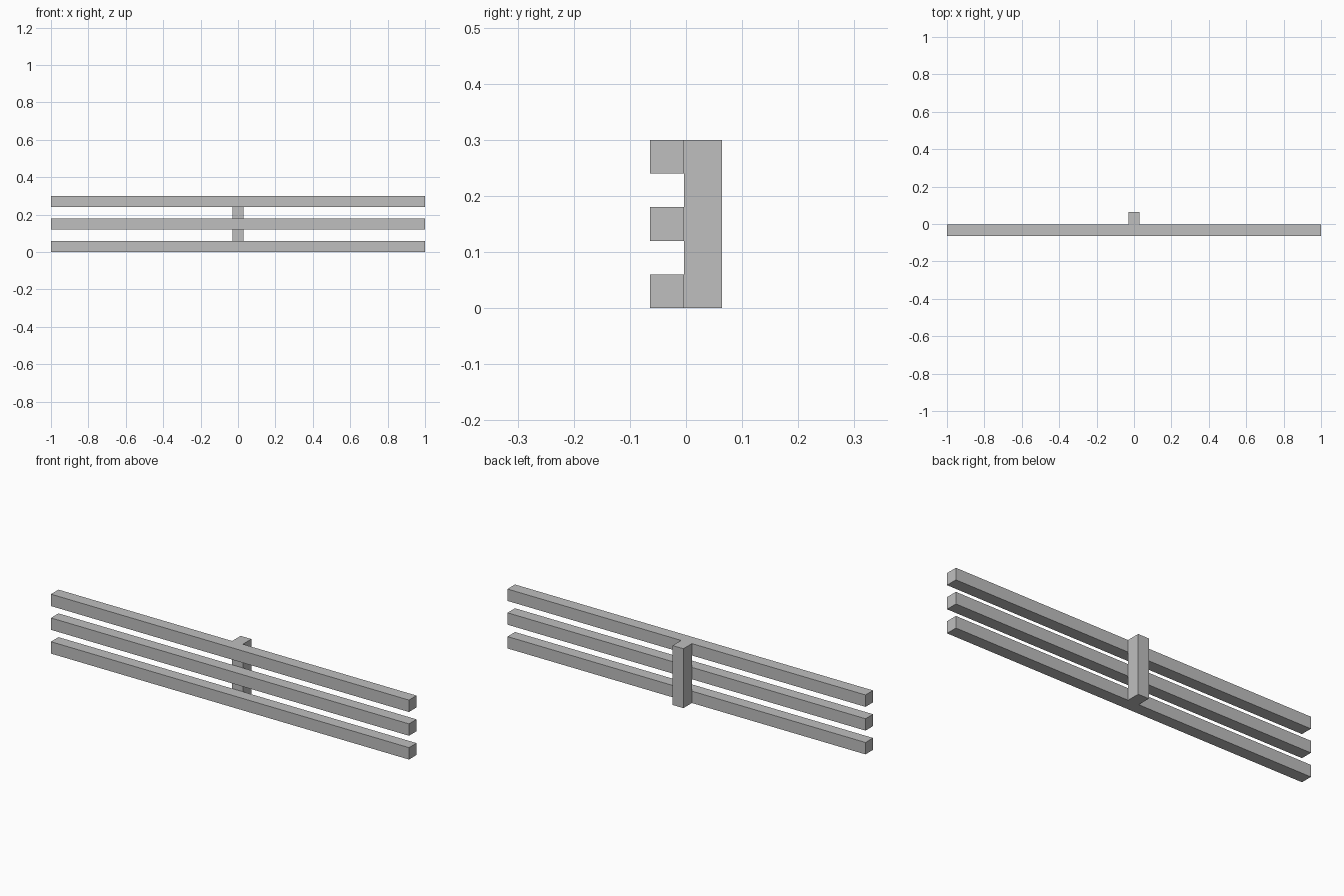
import bpy

cube = bpy.data.objects.get("Cube")
if cube:
    bpy.data.objects.remove(cube, do_unlink=True)

# Single grey finish
grey = bpy.data.materials.new("grey")
grey.use_nodes = True
colour = (0.52, 0.52, 0.52, 1)
grey.diffuse_color = colour
grey.node_tree.nodes["Principled BSDF"].inputs["Base Color"].default_value = colour


def box(name, low, high):
    """Add a box between two opposite corners."""
    centre = [(a + b) / 2 for a, b in zip(low, high)]
    bpy.ops.mesh.primitive_cube_add(size=1, location=centre)
    part = bpy.context.object
    part.name = name
    for vert in part.data.vertices:
        for axis in range(3):
            vert.co[axis] *= high[axis] - low[axis]
    part.data.materials.append(grey)
    return part


RAIL = 0.06       # square rail section
SPACING = 0.12    # rail pitch
DEPTH = 0.064     # half of the overall depth
JOINT = RAIL - DEPTH

# Three long horizontal rails along the front
for i, level in enumerate(("lower", "middle", "upper")):
    z = i * SPACING
    box(level + "_rail", (-1, -DEPTH, z), (1, JOINT, z + RAIL))

# Central upright post behind the rails
box("post", (-RAIL / 2, JOINT, 0), (RAIL / 2, DEPTH, 2 * SPACING + RAIL))
